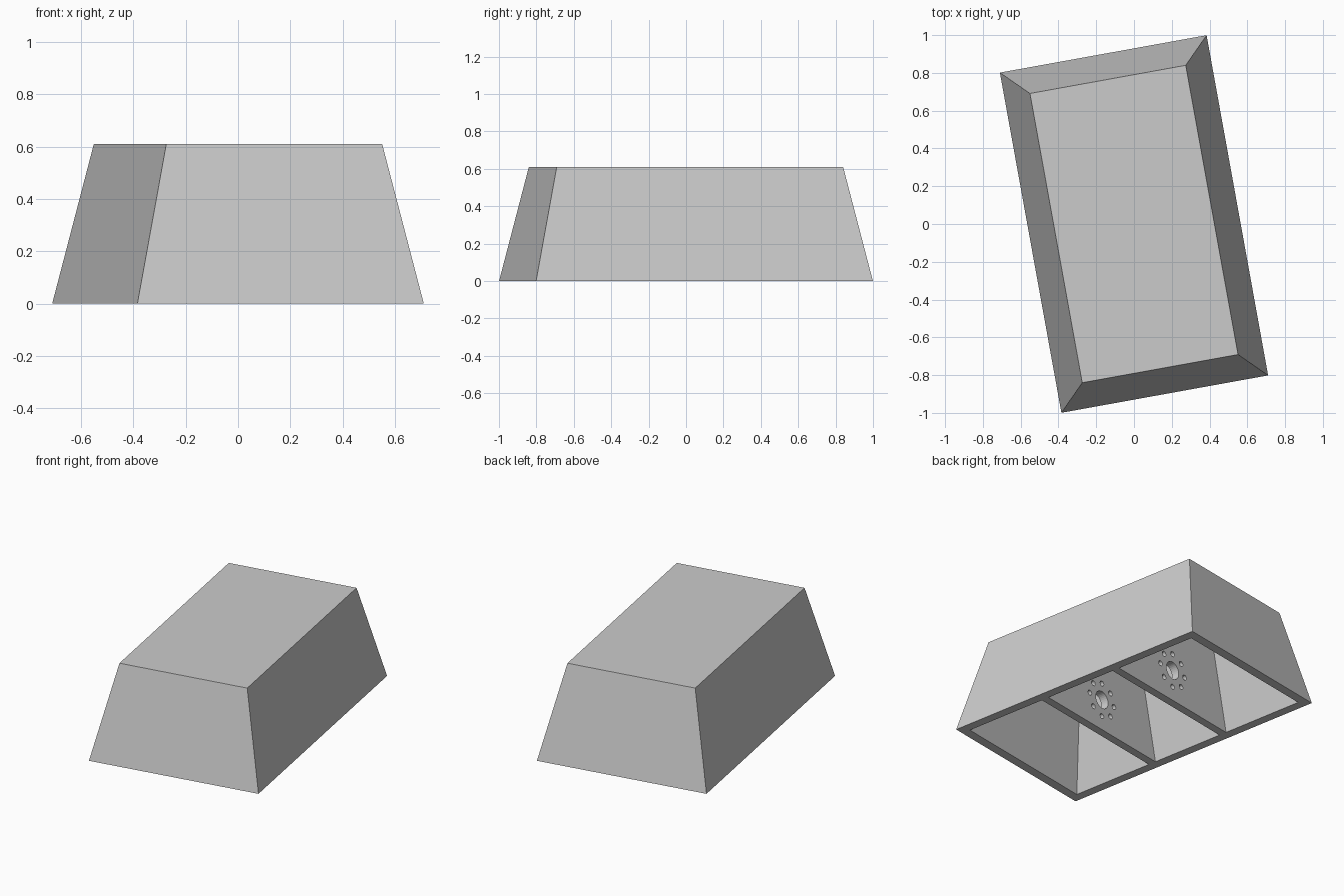
import bpy, bmesh, math
from mathutils import Matrix

cube = bpy.data.objects.get("Cube")
if cube:
    bpy.data.objects.remove(cube)

HALF_X, HALF_Y, HEIGHT = 0.556, 0.915, 0.61
WALL, TOP = 0.058, 0.055
SLOPE = 0.137 / HEIGHT
DIV_NEAR, DIV_FAR = 0.248, 0.299      # divider faces along the length
HOLE_Z = 0.205

grey = bpy.data.materials.new("grey")
grey.use_nodes = True
colour = (0.6, 0.6, 0.6, 1)
grey.diffuse_color = colour
grey.node_tree.nodes["Principled BSDF"].inputs["Base Color"].default_value = colour


def make_object(name, bm):
    bmesh.ops.recalc_face_normals(bm, faces=bm.faces)
    mesh = bpy.data.meshes.new(name)
    bm.to_mesh(mesh)
    bm.free()
    mesh.materials.append(grey)
    obj = bpy.data.objects.new(name, mesh)
    bpy.context.collection.objects.link(obj)
    return obj


def tapered_block(name, half_x, y0, y1, z0, z1, lean0, lean1):
    """Block whose sides lean inward with height; ends lean by the given factors."""
    bm = bmesh.new()
    bmesh.ops.create_cube(bm, size=1)
    for v in bm.verts:
        z = z1 if v.co.z > 0 else z0
        x = math.copysign(half_x - SLOPE * z, v.co.x)
        y = y1 - lean1 * z if v.co.y > 0 else y0 + lean0 * z
        v.co = (x, y, z)
    return make_object(name, bm)


def cut(target, cutter):
    cutter.hide_render = True
    mod = target.modifiers.new("cut", "BOOLEAN")
    mod.operation, mod.solver, mod.object = "DIFFERENCE", "EXACT", cutter
    bpy.context.view_layer.objects.active = target
    bpy.ops.object.modifier_apply(modifier=mod.name)
    bpy.data.objects.remove(cutter)


# Tapered housing
housing = tapered_block("housing", HALF_X, -HALF_Y, HALF_Y, 0, HEIGHT, SLOPE, SLOPE)

# Three open compartments, leaving two upright dividers
end = HALF_Y - WALL
for y0, y1, lean0, lean1 in ((-end, -DIV_FAR, SLOPE, 0),
                             (-DIV_NEAR, DIV_NEAR, 0, 0),
                             (DIV_FAR, end, 0, SLOPE)):
    cut(housing, tapered_block("compartment_cutter", HALF_X - WALL, y0, y1,
                               -0.05, HEIGHT - TOP, lean0, lean1))

# Cable hole ringed by small screw holes through both dividers
holes = [(0, HOLE_Z, 0.057, 32)]
for i in range(8):
    a = i * math.tau / 8
    holes.append((0.112 * math.cos(a), HOLE_Z + 0.112 * math.sin(a), 0.017, 16))
bm = bmesh.new()
for x, z, radius, sides in holes:
    place = Matrix.Translation((x, 0, z)) @ Matrix.Rotation(math.pi / 2, 4, "X")
    bmesh.ops.create_cone(bm, cap_ends=True, segments=sides, radius1=radius,
                          radius2=radius, depth=0.8, matrix=place)
cut(housing, make_object("hole_cutter", bm))

# Turn the housing to its resting angle
housing.data.transform(Matrix.Rotation(math.radians(10.25), 4, "Z"))
